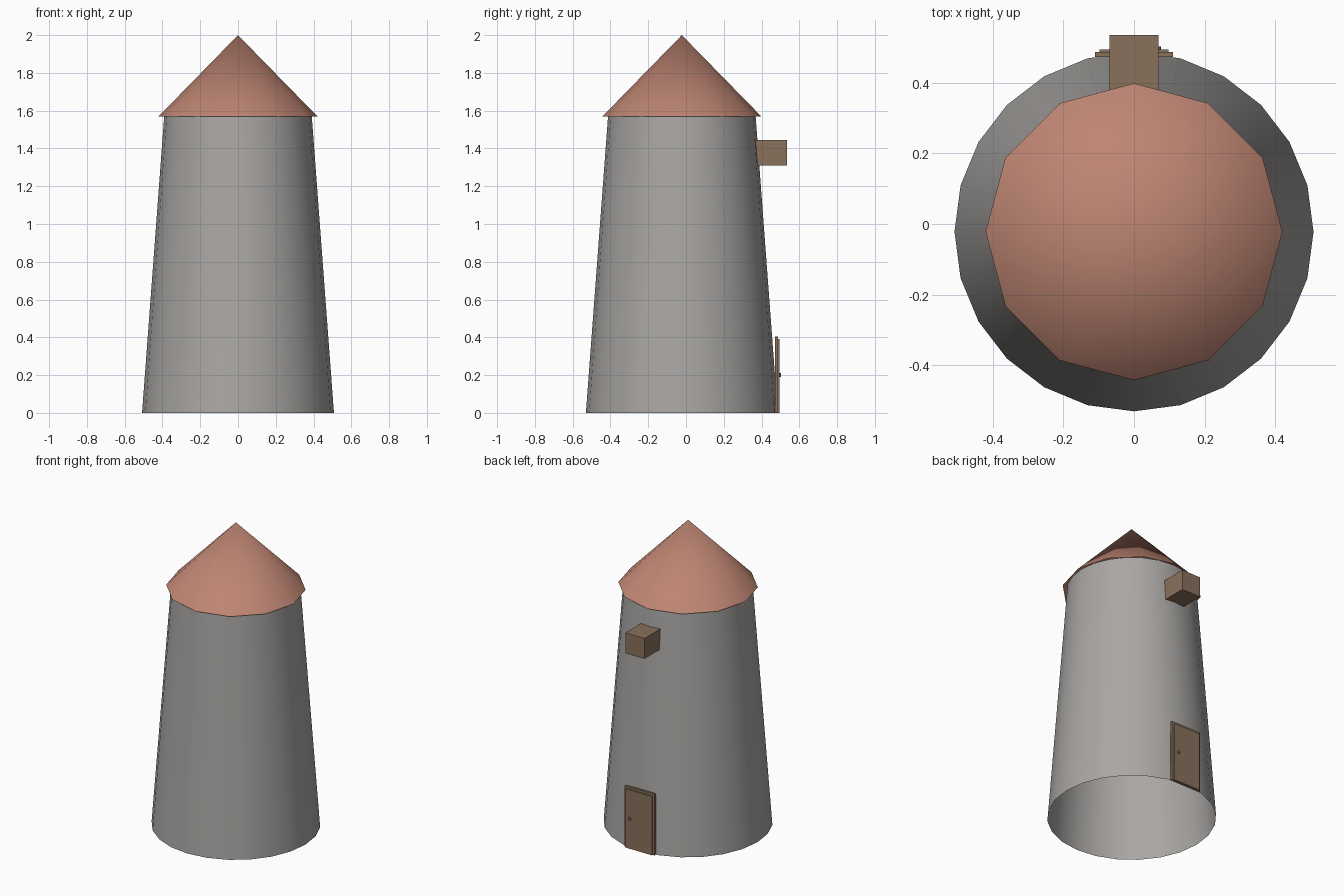
import bpy
import math

CENTER_Y = -0.022

default = bpy.data.objects.get("Cube")
if default:
    bpy.data.objects.remove(default, do_unlink=True)


def make_material(name, rgb):
    mat = bpy.data.materials.new(name)
    mat.use_nodes = True
    color = (*rgb, 1.0)
    mat.diffuse_color = color
    bsdf = mat.node_tree.nodes["Principled BSDF"]
    bsdf.inputs["Base Color"].default_value = color
    bsdf.inputs["Roughness"].default_value = 0.9
    return mat


stone = make_material("grey_stone", (0.40, 0.385, 0.37))
tile = make_material("terracotta", (0.515, 0.235, 0.17))
wood = make_material("brown_wood", (0.25, 0.165, 0.105))


def finish(name, mat):
    obj = bpy.context.object
    obj.name = obj.data.name = name
    obj.data.materials.append(mat)
    return obj


def tapered_shell(name, mat, sides, r_low, r_high, z_low, z_high):
    """Open-ended round shell, with a corner on the x axis."""
    bpy.ops.mesh.primitive_cone_add(
        vertices=sides, radius1=r_low, radius2=r_high, depth=z_high - z_low,
        end_fill_type='NOTHING', location=(0, CENTER_Y, (z_low + z_high) / 2))
    bpy.ops.object.shade_smooth()
    return finish(name, mat)


def box(name, mat, half_width, y_range, z_range):
    (y0, y1), (z0, z1) = y_range, z_range
    bpy.ops.mesh.primitive_cube_add(size=1, location=(0, (y0 + y1) / 2, (z0 + z1) / 2))
    obj = finish(name, mat)
    size = (2 * half_width, y1 - y0, z1 - z0)
    for v in obj.data.vertices:
        v.co = [c * s for c, s in zip(v.co, size)]
    return obj


# Tower body and roof
tapered_shell("tower_wall", stone, 24, 0.508, 0.39, 0.0, 1.58)
tapered_shell("roof", tile, 12, 0.42, 0.0, 1.57, 2.0)

# Beam box high on the back wall
box("beam_box", wood, 0.07, (0.34, 0.535), (1.31, 1.445))

# Back door with frame and knob
box("door_frame", wood, 0.11, (0.472, 0.487), (0.0, 0.405))
box("door_panel", wood, 0.097, (0.475, 0.494), (0.0, 0.39))
bpy.ops.mesh.primitive_cylinder_add(
    vertices=8, radius=0.01, depth=0.014,
    location=(0.066, 0.495, 0.2), rotation=(math.pi / 2, 0, 0))
finish("door_knob", wood)
